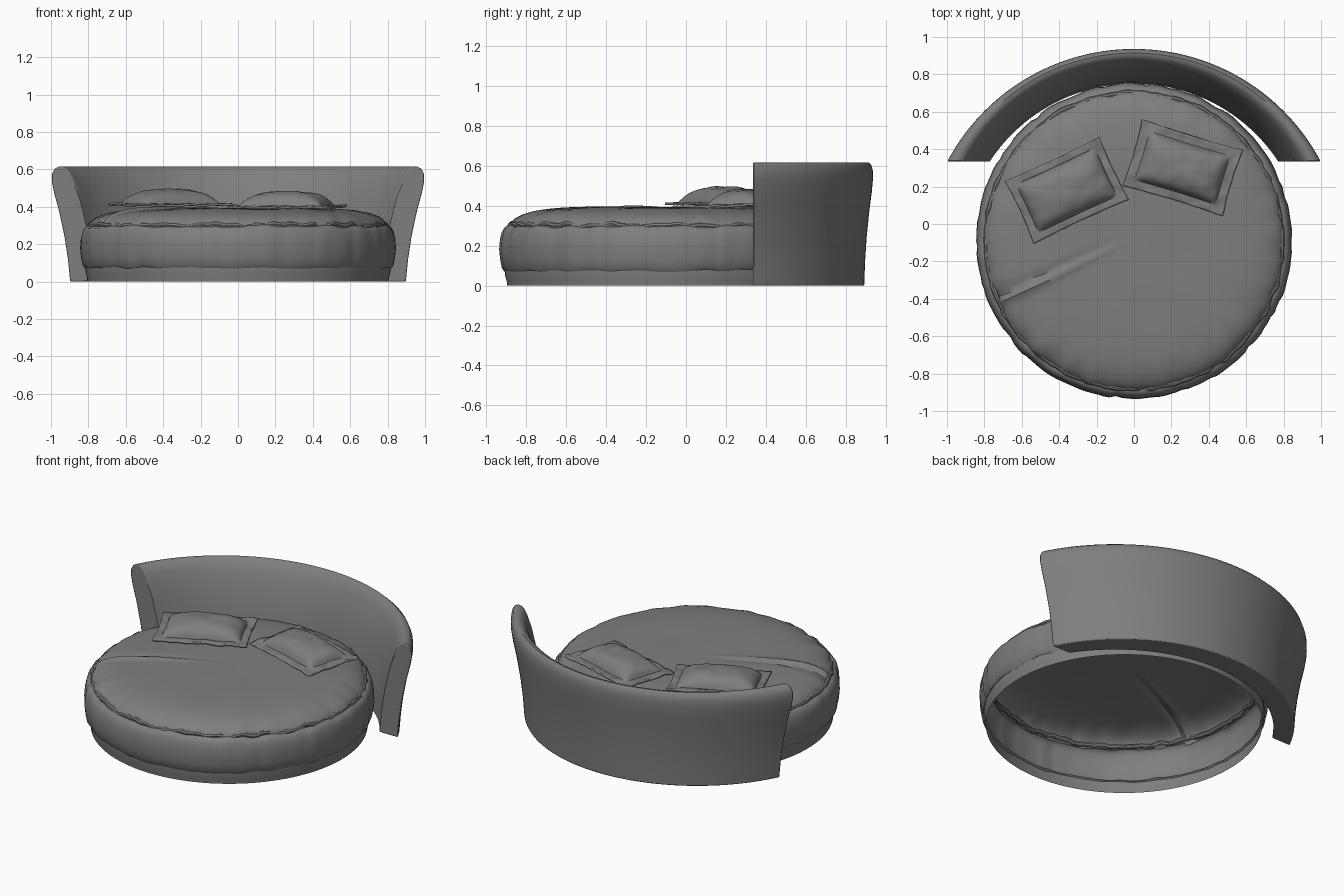
import bpy, math, random
from mathutils import Matrix, Vector, noise

random.seed(4)
if "Cube" in bpy.data.objects:
    bpy.data.objects.remove(bpy.data.objects["Cube"])

grey = bpy.data.materials.new("grey fabric")
grey.use_nodes = True
COLOUR = (0.21, 0.21, 0.21, 1)
grey.diffuse_color = COLOUR
grey.node_tree.nodes["Principled BSDF"].inputs["Base Color"].default_value = COLOUR

BED_Y = -0.09
SEGS = 160


def make(name, verts, faces, angle=40):
    mesh = bpy.data.meshes.new(name)
    mesh.from_pydata(verts, [], faces)
    mesh.materials.append(grey)
    obj = bpy.data.objects.new(name, mesh)
    bpy.context.collection.objects.link(obj)
    bpy.ops.object.select_all(action="DESELECT")
    obj.select_set(True)
    bpy.context.view_layer.objects.active = obj
    bpy.ops.object.mode_set(mode="EDIT")
    bpy.ops.mesh.select_all(action="SELECT")
    bpy.ops.mesh.remove_doubles(threshold=0.00001)
    bpy.ops.mesh.normals_make_consistent(inside=False)
    bpy.ops.object.mode_set(mode="OBJECT")
    bpy.ops.object.shade_smooth_by_angle(angle=math.radians(angle))
    return obj


def grid_faces(rows, cols, wrap):
    span = cols if wrap else cols - 1
    return [(i * cols + j, i * cols + (j + 1) % cols,
             (i + 1) * cols + (j + 1) % cols, (i + 1) * cols + j)
            for i in range(rows - 1) for j in range(span)]


def lathe(name, profile, shape=lambda a, r, z: (r, z)):
    """Revolve (r, z) points about the bed centre, adjusting each by shape."""
    verts = []
    for r, z in profile:
        for j in range(SEGS):
            a = math.tau * j / SEGS
            rr, zz = shape(a, r, z)
            verts.append((rr * math.cos(a), BED_Y + rr * math.sin(a), zz))
    return make(name, verts, grid_faces(len(profile), SEGS, True))


def ripple(a, freq, seed):
    return noise.noise(Vector((math.cos(a) * freq, math.sin(a) * freq, seed)))


# Base: thin plinth ring, open underneath
lathe("base_ring", [(0.805, 0), (0.807, 0.02), (0.815, 0.05), (0.815, 0.09)])

# Skirt: pleated fabric band with curled top and bottom edges
pleats = [(random.uniform(0, math.tau), random.uniform(0.004, 0.011)) for _ in range(34)]


def pleated(a, r, z):
    middle = max(0, 1 - abs(z - 0.18) / 0.14)
    for centre, depth in pleats:
        gap = abs((a - centre + math.pi) % math.tau - math.pi)
        r -= depth * (0.4 + 0.6 * middle) * max(0, 1 - gap / 0.045)
    edge = 1 - middle
    r += 0.006 * ripple(a, 9, 1)
    z += edge * 0.014 * ripple(a, 8, z * 9)
    return r, z


lathe("mattress_skirt", [(0.805, 0.085), (0.82, 0.074), (0.832, 0.09), (0.84, 0.13),
                         (0.845, 0.18), (0.841, 0.23), (0.832, 0.268), (0.82, 0.288),
                         (0.80, 0.298), (0.785, 0.296), (0.775, 0.28)], pleated)

# Sheet: domed cover with a gathered rim and one long crease
CREASE_END = Vector((-0.72, -0.42))
CREASE_TIP = Vector((-0.05, -0.10))


def draped(a, r, z):
    rim = max(0, (r - 0.64) / 0.16)
    p = Vector((r * math.cos(a), BED_Y + r * math.sin(a)))
    line = CREASE_TIP - CREASE_END
    t = (p - CREASE_END).dot(line) / line.length_squared
    off = (p - CREASE_END).dot(Vector((-line.y, line.x)).normalized())
    if -0.1 < t < 1:
        fade = min(1, 1 - t)
        z += 0.02 * fade * math.exp(-(off / 0.02) ** 2)
        z -= 0.014 * fade * math.exp(-((off - 0.035) / 0.02) ** 2)
    z += 0.004 * noise.noise(Vector((p.x * 4, p.y * 4, 0)))
    return r + rim * 0.012 * ripple(a, 8, 3), z + rim * 0.018 * ripple(a, 7, 5)


RINGS = 44
sheet = []
for i in range(RINGS + 1):
    r = 0.80 * math.sin(math.pi / 2 * i / RINGS)
    sheet.append((r, 0.285 + 0.108 * math.sqrt(max(0, 1 - (r / 0.80) ** 6))))
lathe("bed_sheet", sheet, draped)

# Rim piping: thin gathered roll between the sheet and the skirt
roll = [(0.79 + 0.014 * math.cos(t * math.tau / 8), 0.30 + 0.014 * math.sin(t * math.tau / 8))
        for t in range(9)]
lathe("rim_piping", roll,
      lambda a, r, z: (r + 0.016 * ripple(a, 12, 7), z + 0.02 * ripple(a, 10, 9)))


# Headboard: curved wall with a flared, rolled top; each level is an arc
# given by (half width at the ends, depth at the back, height)
END_Y = 0.335
section = [(0.77, 0.75, 0), (0.785, 0.76, 0.15), (0.805, 0.775, 0.27), (0.835, 0.80, 0.4),
           (0.863, 0.83, 0.5), (0.89, 0.86, 0.565), (0.912, 0.882, 0.6), (0.935, 0.9, 0.614),
           (0.96, 0.914, 0.616), (0.983, 0.927, 0.603), (0.997, 0.935, 0.575),
           (0.998, 0.936, 0.535), (0.985, 0.93, 0.47), (0.96, 0.918, 0.38),
           (0.93, 0.904, 0.24), (0.912, 0.896, 0.12), (0.90, 0.892, 0)]
STEPS = 72
verts = []
for i in range(STEPS + 1):
    t = 2 * i / STEPS - 1
    for half, back, z in section:
        rise = back - END_Y
        radius = (half ** 2 + rise ** 2) / (2 * rise)
        a = t * math.asin(half / radius)
        verts.append((radius * math.sin(a), back - radius + radius * math.cos(a), z))
count = len(section)
faces = grid_faces(STEPS + 1, count, True)
faces += [tuple(range(count)), tuple(STEPS * count + k for k in range(count))]
headboard = make("headboard", verts, faces, 45)
bevel = headboard.modifiers.new("soft_edges", "BEVEL")
bevel.width = 0.006
bevel.segments = 2
bevel.angle_limit = math.radians(60)


# Pillows: puffed cushion inside a flat, wavy flange
def pillow(name, centre, turn, tilt, seed):
    cols, rows = 57, 41
    half_x, half_y, flange = 0.28, 0.185, 0.05
    verts = []
    for j in range(rows):
        for i in range(cols):
            u, v = 2 * i / (cols - 1) - 1, 2 * j / (rows - 1) - 1
            x = u * half_x * (1 - 0.03 * (1 - v * v))
            y = v * half_y * (1 - 0.04 * (1 - u * u))
            p = min(1, abs(u) * half_x / (half_x - flange))
            q = min(1, abs(v) * half_y / (half_y - flange))
            puff = ((1 - p ** 3) * (1 - q ** 3)) ** 0.55
            wave = noise.noise(Vector((x * 14, y * 14, seed)))
            edge = max(abs(u), abs(v)) ** 4
            z = 0.075 * puff + 0.014 * wave * edge + 0.006 * puff * wave
            verts.append((x, y, z))
    obj = make(name, verts, grid_faces(rows, cols, False), 50)
    obj.matrix_world = (Matrix.Translation(centre) @ Matrix.Rotation(math.radians(turn), 4, "Z")
                        @ Matrix.Rotation(math.radians(tilt), 4, "X"))
    thick = obj.modifiers.new("thickness", "SOLIDIFY")
    thick.thickness = 0.012
    thick.offset = -1


pillow("right_pillow", (-0.36, 0.18, 0.408), 25, 1.5, 2)
pillow("left_pillow", (0.26, 0.30, 0.408), -17, 1.5, 6)
